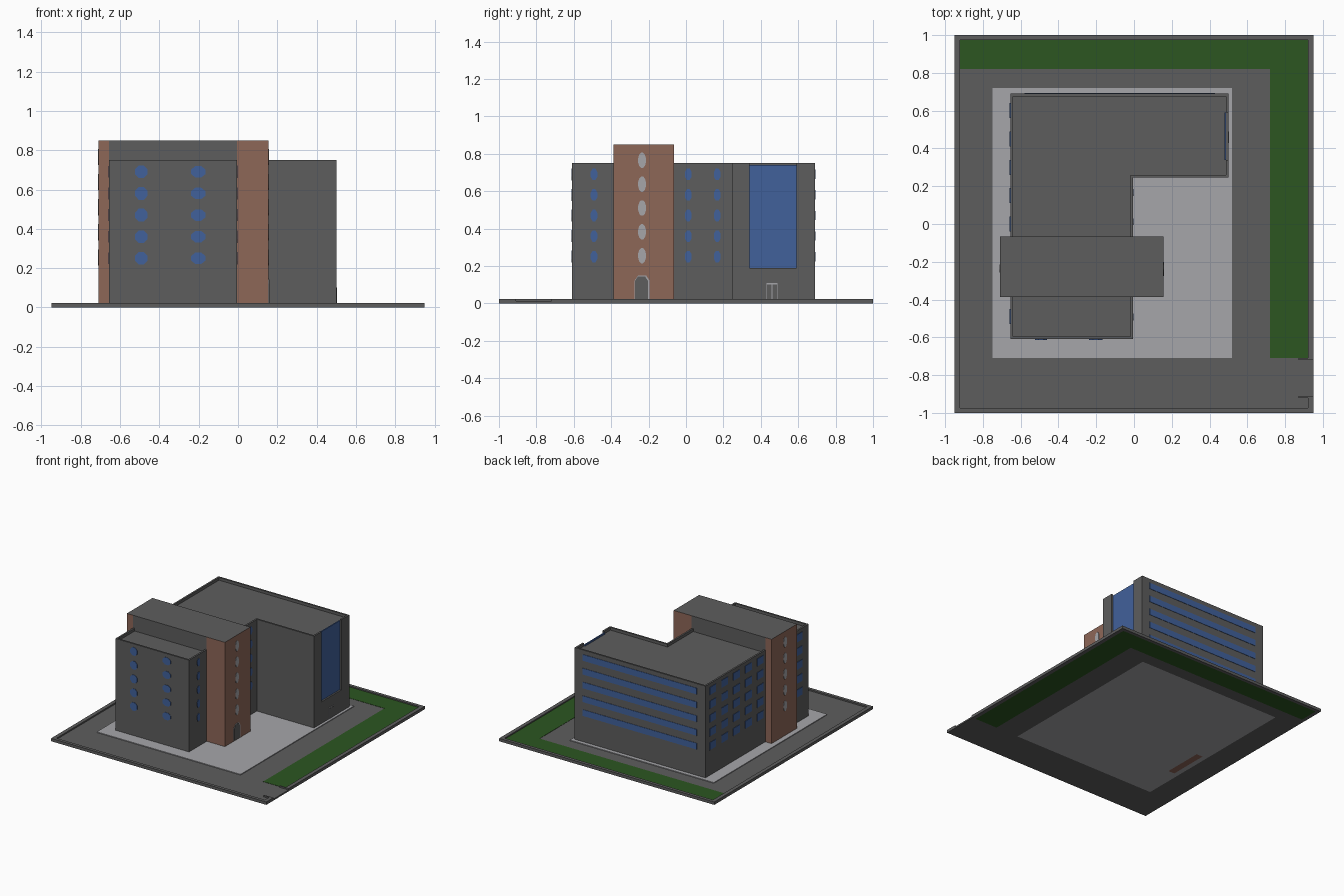
import bpy, bmesh, math
from mathutils import Vector

if "Cube" in bpy.data.objects:
    bpy.data.objects.remove(bpy.data.objects["Cube"])


def material(name, rgb):
    m = bpy.data.materials.new(name)
    m.diffuse_color = (*rgb, 1)
    m.use_nodes = True
    m.node_tree.nodes["Principled BSDF"].inputs["Base Color"].default_value = m.diffuse_color
    return m


GREY = material("dark grey", (0.11, 0.11, 0.11))
LIGHT = material("light paving grey", (0.38, 0.38, 0.40))
GREEN = material("grass green", (0.025, 0.092, 0.015))
BROWN = material("brick brown", (0.27, 0.135, 0.097))
BLUE = material("window blue", (0.053, 0.12, 0.33))


def prism(bm, pts, vec):
    """Extrude a planar outline along a vector."""
    vec = Vector(vec)
    a = [bm.verts.new(p) for p in pts]
    b = [bm.verts.new(Vector(p) + vec) for p in pts]
    bm.faces.new(a)
    bm.faces.new(b)
    for i in range(len(a)):
        j = (i + 1) % len(a)
        bm.faces.new((a[i], a[j], b[j], b[i]))


def box(bm, x0, x1, y0, y1, z0, z1):
    prism(bm, [(x0, y0, z0), (x1, y0, z0), (x1, y1, z0), (x0, y1, z0)], (0, 0, z1 - z0))


def finish(bm, name, *mats):
    bmesh.ops.recalc_face_normals(bm, faces=bm.faces)
    me = bpy.data.meshes.new(name)
    bm.to_mesh(me)
    bm.free()
    for m in mats:
        me.materials.append(m)
    ob = bpy.data.objects.new(name, me)
    bpy.context.collection.objects.link(ob)
    return ob


def boxes(name, mat, *dims):
    bm = bmesh.new()
    for d in dims:
        box(bm, *d)
    return finish(bm, name, mat)


def slab(name, mat, outline, z0, z1):
    bm = bmesh.new()
    prism(bm, [(x, y, z0) for x, y in outline], (0, 0, z1 - z0))
    return finish(bm, name, mat)


def oval(w, h, n=8):
    """Rounded pane outline: n-sided, with flat sides."""
    k = 1 / math.cos(math.pi / n)
    ang = [math.tau * (i + 0.5) / n for i in range(n)]
    return [(w / 2 * k * math.cos(a), h / 2 * k * math.sin(a)) for a in ang]


def rect(w, h):
    return [(-w / 2, -h / 2), (w / 2, -h / 2), (w / 2, h / 2), (-w / 2, h / 2)]


def panes(name, mat, axis, wall, sign, shape, centres, t=0.003):
    """Thin plates on a wall that faces along x or y."""
    bm = bmesh.new()
    for c, z in centres:
        if axis == "x":
            prism(bm, [(wall, c + u, z + v) for u, v in shape], (sign * t, 0, 0))
        else:
            prism(bm, [(c + u, wall, z + v) for u, v in shape], (0, sign * t, 0))
    return finish(bm, name, mat)


# --- Site: road ring, lawn, paving, rim with a gateway
boxes("road", GREY,
      (-0.92, 0.92, -0.975, -0.71, 0, 0.012),
      (-0.92, -0.75, -0.71, 0.82, 0, 0.012),
      (0.52, 0.72, -0.71, 0.82, 0, 0.012),
      (-0.75, 0.52, 0.72, 0.82, 0, 0.012),
      (0.92, 0.95, -0.91, -0.72, 0, 0.012))
slab("lawn", GREEN, [(-0.92, 0.82), (0.72, 0.82), (0.72, -0.71), (0.92, -0.71),
                     (0.92, 0.975), (-0.92, 0.975)], 0, 0.014)
boxes("paving", LIGHT, (-0.75, 0.52, -0.71, 0.72, 0, 0.018))
boxes("site_rim", GREY,
      (-0.95, 0.95, -1, -0.975, 0, 0.023),
      (-0.95, 0.95, 0.975, 1, 0, 0.023),
      (-0.95, -0.92, -0.975, 0.975, 0, 0.023),
      (0.92, 0.95, -0.975, -0.91, 0, 0.023),
      (0.92, 0.95, -0.72, 0.975, 0, 0.023),
      (0.87, 0.92, -0.72, -0.71, 0.002, 0.023),
      (0.87, 0.92, -0.92, -0.91, 0.002, 0.023))

# --- L-shaped block with a sunken roof
bm = bmesh.new()
prism(bm, [(x, y, 0.004) for x, y in [(-0.655, -0.61), (-0.005, -0.61), (-0.005, 0.245),
                                      (0.5, 0.245), (0.5, 0.69), (-0.655, 0.69)]], (0, 0, 0.746))
bmesh.ops.recalc_face_normals(bm, faces=bm.faces)
top = [f for f in bm.faces if f.normal.z > 0.5]
bmesh.ops.inset_region(bm, faces=top, thickness=0.014, use_even_offset=True)
ext = bmesh.ops.extrude_face_region(bm, geom=top)
bmesh.ops.translate(bm, vec=(0, 0, -0.022),
                    verts=[g for g in ext["geom"] if isinstance(g, bmesh.types.BMVert)])
bmesh.ops.delete(bm, geom=[f for f in top if f.is_valid], context="FACES_ONLY")
block = finish(bm, "main_block", GREY)

# Recess for the tall glazing, open at the parapet
cutter = boxes("recess_cutter", GREY, (0.482, 0.6, 0.34, 0.59, 0.19, 0.9))
mod = block.modifiers.new("recess", "BOOLEAN")
mod.operation = "DIFFERENCE"
mod.solver = "EXACT"
mod.object = cutter
bpy.context.view_layer.objects.active = block
block.select_set(True)
bpy.ops.object.modifier_apply(modifier=mod.name)
bpy.data.objects.remove(cutter)
boxes("tall_glazing", BLUE, (0.478, 0.487, 0.34, 0.59, 0.19, 0.74))

# --- Stair tower: grey core above the roof, brick ends with grey tops
boxes("tower_core", GREY, (-0.655, -0.005, -0.387, -0.065, 0.7, 0.85))
for name, x0, x1 in (("tower_left_end", -0.71, -0.655), ("tower_right_end", -0.005, 0.155)):
    bm = bmesh.new()
    box(bm, x0, x1, -0.387, -0.065, -0.0 if x0 < -0.5 else 0.004, 0.85)
    end = finish(bm, name, BROWN, GREY)
    for p in end.data.polygons:
        p.material_index = int(p.normal.z > 0.5)

# --- Windows
rows = [0.25 + 0.11 * i for i in range(5)]
tower_rows = [0.255 + 0.1275 * i for i in range(5)]


def grid(cols, zs=rows):
    return [(c, z) for c in cols for z in zs]


panes("front_windows_left", BLUE, "y", -0.61, -1, oval(0.062, 0.065), grid([-0.492]))
panes("front_windows_right", BLUE, "y", -0.61, -1, oval(0.072, 0.058), grid([-0.202]))
panes("inner_side_windows", BLUE, "x", -0.005, 1, oval(0.036, 0.062), grid([-0.492, 0.012, 0.167]))
panes("left_side_windows", BLUE, "x", -0.655, -1, rect(0.08, 0.06),
      grid([-0.49, 0.0, 0.15, 0.30, 0.45, 0.60]))
panes("back_window_bands", BLUE, "y", 0.69, 1, rect(1.01, 0.05), grid([-0.075]))
for name, wall, sign in (("tower_windows_right", 0.155, 1), ("tower_windows_left", -0.71, -1)):
    panes(name, LIGHT, "x", wall, sign, oval(0.042, 0.082, 12), grid([-0.235], tower_rows))

# --- Doors
arch = [(-0.036, -0.06), (0.036, -0.06), (0.036, 0.035), (0.02, 0.06), (-0.02, 0.06), (-0.036, 0.035)]
panes("tower_door_frame", LIGHT, "x", 0.155, 1, [(u * 1.12, v * 1.05) for u, v in arch],
      [(-0.235, 0.085)], 0.002)
panes("tower_door", GREY, "x", 0.155, 1, arch, [(-0.238, 0.083)], 0.004)
panes("side_door_frame", LIGHT, "x", 0.5, 1, rect(0.06, 0.09), [(0.46, 0.063)], 0.002)
panes("side_door_leaves", GREY, "x", 0.5, 1, rect(0.024, 0.082), [(0.446, 0.061), (0.474, 0.061)], 0.004)
